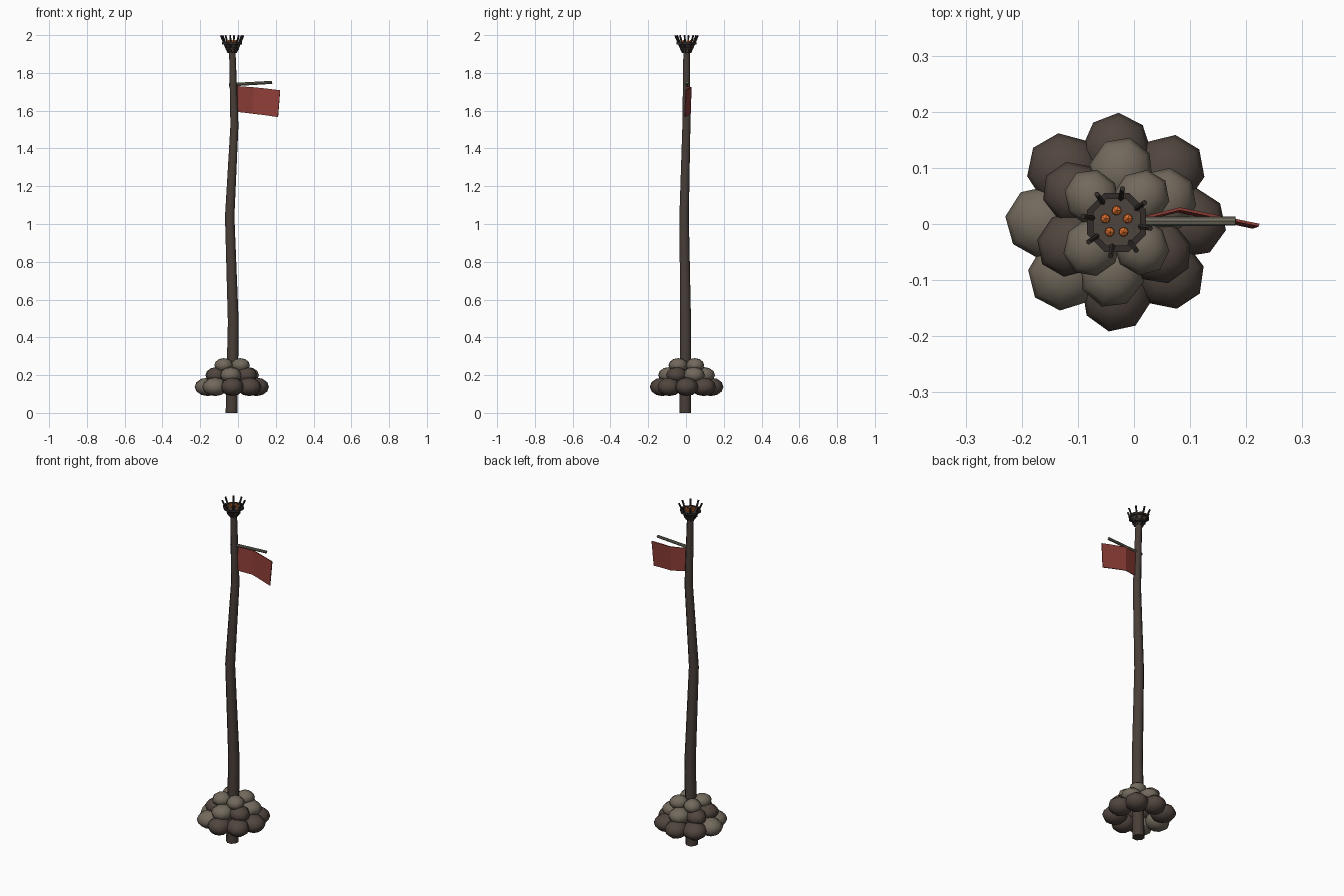
import bpy, bmesh, math, random
from mathutils import Vector, Matrix

if "Cube" in bpy.data.objects:
    bpy.data.objects.remove(bpy.data.objects["Cube"])

random.seed(4)
CX, CY = -0.031, 0.003


def material(name, rgb):
    m = bpy.data.materials.new(name)
    m.diffuse_color = (*rgb, 1)
    m.use_nodes = True
    m.node_tree.nodes["Principled BSDF"].inputs["Base Color"].default_value = m.diffuse_color
    return m


WOOD = material("dark_wood", (0.066, 0.048, 0.039))
STONE_D = material("brown_stone", (0.082, 0.060, 0.049))
STONE_L = material("pale_stone", (0.170, 0.142, 0.108))
SPAR = material("grey_wood", (0.165, 0.155, 0.118))
CLOTH = material("red_cloth", (0.270, 0.048, 0.038))
IRON = material("black_iron", (0.032, 0.025, 0.022))
ASH = material("ash", (0.072, 0.056, 0.047))
EMBER = material("ember_orange", (0.75, 0.17, 0.03))


def finish(name, bm, mat, smooth=None):
    me = bpy.data.meshes.new(name)
    bmesh.ops.recalc_face_normals(bm, faces=bm.faces)
    bm.to_mesh(me)
    bm.free()
    me.materials.append(mat)
    ob = bpy.data.objects.new(name, me)
    bpy.context.collection.objects.link(ob)
    if smooth:
        bpy.context.view_layer.objects.active = ob
        ob.select_set(True)
        bpy.ops.object.shade_smooth_by_angle(angle=math.radians(smooth))
        ob.select_set(False)
    return ob


def lathe(name, rings, sides, mat, smooth=None):
    """Skin horizontal rings given as (x, y, z, radius)."""
    bm = bmesh.new()
    loops = []
    for x, y, z, r in rings:
        loops.append([bm.verts.new((x + r * math.cos(a), y + r * math.sin(a), z))
                      for a in (2 * math.pi * (i + 0.5) / sides for i in range(sides))])
    for lo, hi in zip(loops, loops[1:]):
        for i in range(sides):
            j = (i + 1) % sides
            bm.faces.new((lo[i], lo[j], hi[j], hi[i]))
    bm.faces.new(loops[0])
    bm.faces.new(loops[-1])
    return finish(name, bm, mat, smooth)


def rod(name, a, b, r1, r2, sides, mat):
    a, b = Vector(a), Vector(b)
    d = b - a
    mtx = Matrix.Translation((a + b) / 2) @ d.to_track_quat('Z', 'Y').to_matrix().to_4x4()
    bm = bmesh.new()
    bmesh.ops.create_cone(bm, cap_ends=True, segments=sides, radius1=r1, radius2=r2,
                          depth=d.length, matrix=mtx)
    return finish(name, bm, mat, 40)


def polar(r, deg, z):
    a = math.radians(deg)
    return (CX + r * math.cos(a), CY + r * math.sin(a), z)


# Crooked mast
lathe("mast", [(-0.034, -0.004, 0.0, 0.034), (-0.025, -0.002, 0.48, 0.031),
               (-0.044, -0.010, 1.04, 0.027), (-0.019, 0.002, 1.52, 0.023),
               (CX, CY, 1.945, 0.018)], 8, WOOD, 50)

# Stone pile: three tiers, D = brown, L = pale
TIERS = [(0.128, 0.138, (0.069, 0.064, 0.049), 0, "DDDDLLDD"),
         (0.090, 0.200, (0.061, 0.056, 0.043), 25, "LLDDLD"),
         (0.062, 0.252, (0.052, 0.048, 0.038), 45, "LLLL")]
for tier, (ring, z, size, start, colours) in enumerate(TIERS):
    for i, c in enumerate(colours):
        deg = start + 360 * i / len(colours)
        bm = bmesh.new()
        bmesh.ops.create_uvsphere(bm, u_segments=8, v_segments=6, radius=1)
        s = random.uniform(0.97, 1.05)
        spin = math.radians(deg + random.uniform(-15, 15))
        mtx = (Matrix.Translation(polar(ring, deg, z)) @ Matrix.Rotation(spin, 4, 'Z')
               @ Matrix.Diagonal((size[0] * s, size[1] * s, size[2], 1)))
        bmesh.ops.transform(bm, matrix=mtx, verts=bm.verts)
        finish(f"stone_{tier}_{i}", bm, STONE_L if c == "L" else STONE_D, 60)

# Flag spar
rod("flag_spar", (-0.048, 0.005, 1.737), (0.181, 0.005, 1.750), 0.009, 0.008, 8, SPAR)

# Waving flag: x top, x bottom, y, z top, z bottom per column
bm = bmesh.new()
columns = [(-0.004, -0.004, 0.006, 1.730, 1.594), (0.082, 0.078, 0.027, 1.724, 1.584),
           (0.150, 0.143, 0.013, 1.717, 1.576), (0.223, 0.212, -0.002, 1.708, 1.566)]
pairs = [(bm.verts.new((xt, y, zt)), bm.verts.new((xb, y - 0.004, zb)))
         for xt, xb, y, zt, zb in columns]
for (t0, b0), (t1, b1) in zip(pairs, pairs[1:]):
    bm.faces.new((t0, b0, b1, t1))
flag = finish("flag", bm, CLOTH)
sol = flag.modifiers.new("thickness", 'SOLIDIFY')
sol.thickness = 0.005
sol.offset = 0

# Fire basket: shallow bowl, rim hoops and leaning bars
lathe("basket_bowl", [(CX, CY, 1.925, 0.026), (CX, CY, 1.952, 0.048),
                      (CX, CY, 1.960, 0.048)], 8, ASH)


def hoop(name, r, z, w, h):
    bm = bmesh.new()
    loops = []
    for i in range(8):
        loops.append([bm.verts.new(polar(r + dr, 45 * i + 22.5, z + dz))
                      for dr, dz in ((-w, -h), (w, -h), (w, h), (-w, h))])
    for i in range(8):
        a, b = loops[i], loops[(i + 1) % 8]
        for k in range(4):
            n = (k + 1) % 4
            bm.faces.new((a[k], a[n], b[n], b[k]))
    finish(name, bm, IRON)


hoop("rim_hoop", 0.051, 1.957, 0.006, 0.006)
hoop("lower_hoop", 0.034, 1.928, 0.004, 0.004)
for i in range(8):
    deg = 80 + 45 * i
    rod(f"basket_bar_{i}", polar(0.020, deg, 1.906), polar(0.061, deg, 1.998),
        0.005, 0.005, 6, IRON)

# Glowing embers
for i in range(5):
    bm = bmesh.new()
    bmesh.ops.create_icosphere(bm, subdivisions=1, radius=0.0095,
                               matrix=Matrix.Translation(polar(0.021, 90 + 72 * i, 1.965)))
    finish(f"ember_{i}", bm, EMBER)
